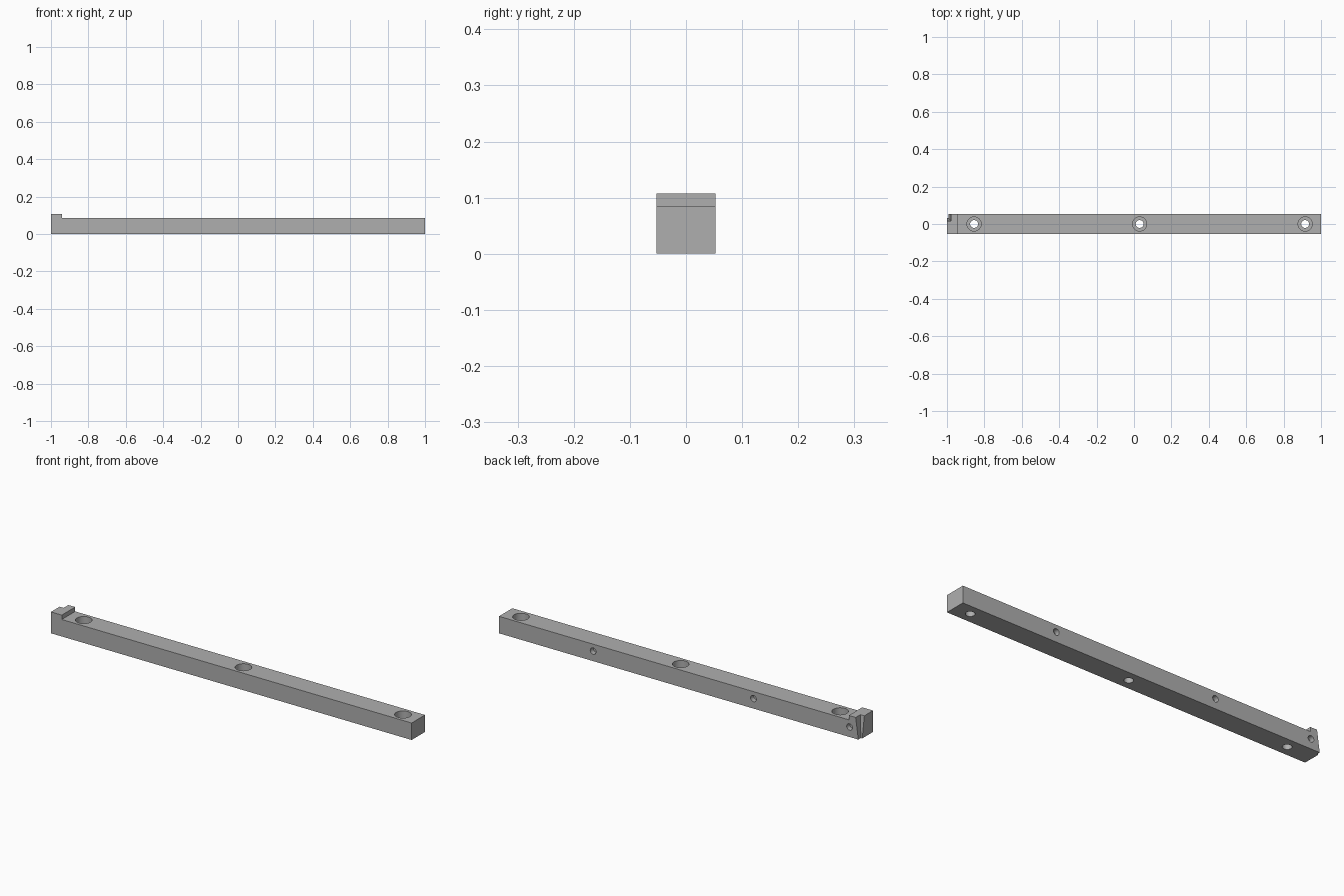
import bpy
import bmesh
from math import pi

cube = bpy.data.objects.get("Cube")
if cube:
    bpy.data.objects.remove(cube, do_unlink=True)

LENGTH, HALF_W, HEIGHT, LIP_TOP, LIP_X = 2.0, 0.053, 0.085, 0.107, -0.94

steel = bpy.data.materials.new("plain grey")
steel.use_nodes = True
grey = (0.43, 0.43, 0.43, 1)
steel.diffuse_color = grey
steel.node_tree.nodes["Principled BSDF"].inputs["Base Color"].default_value = grey


def make_object(name, bm):
    bmesh.ops.recalc_face_normals(bm, faces=bm.faces)
    mesh = bpy.data.meshes.new(name)
    bm.to_mesh(mesh)
    bm.free()
    mesh.materials.append(steel)
    obj = bpy.data.objects.new(name, mesh)
    bpy.context.collection.objects.link(obj)
    return obj


def loft(name, bottom, top):
    """Solid between two matching loops of points."""
    bm = bmesh.new()
    a = [bm.verts.new(p) for p in bottom]
    b = [bm.verts.new(p) for p in top]
    bm.faces.new(a)
    bm.faces.new(b)
    for i in range(len(a)):
        j = (i + 1) % len(a)
        bm.faces.new((a[i], a[j], b[j], b[i]))
    return make_object(name, bm)


def cylinder(name, location, radius, depth, tilt=0):
    bm = bmesh.new()
    bmesh.ops.create_cone(bm, cap_ends=True, segments=32, radius1=radius,
                          radius2=radius, depth=depth)
    obj = make_object(name, bm)
    obj.location = location
    obj.rotation_euler.x = tilt
    return obj


# Bar with raised end lip, extruded from its side profile
profile = [(-1, 0), (1, 0), (1, HEIGHT), (LIP_X, HEIGHT), (LIP_X, LIP_TOP), (-1, LIP_TOP)]
bar = loft("mounting_bar", [(x, -HALF_W, z) for x, z in profile],
           [(x, HALF_W, z) for x, z in profile])

cutters = []

# Counterbored screw holes through the top
for x in (-0.855, 0.03, 0.915):
    cutters.append(cylinder("screw_hole_cutter", (x, 0, 0.05), 0.021, 0.3))
    cutters.append(cylinder("counterbore_cutter", (x, 0, 0.14), 0.038, 0.2))

# Blind holes in the back
for x in (-0.944, -0.411, 0.478):
    cutters.append(cylinder("back_hole_cutter", (x, HALF_W, 0.05), 0.016, 0.05, pi / 2))


# Tapered relief at the back corner of the lip
def corner(x, y, z):
    return [(-1.1, y, z), (x, y, z), (x, 0.1, z), (-1.1, 0.1, z)]


cutters.append(loft("corner_relief_cutter", corner(-0.994, 0.034, -0.01),
                    corner(-0.976, 0.014, 0.12)))

for cutter in cutters:
    mod = bar.modifiers.new(cutter.name, "BOOLEAN")
    mod.operation = "DIFFERENCE"
    mod.solver = "EXACT"
    mod.object = cutter

# Apply the cuts and remove the helpers
bpy.context.view_layer.update()
graph = bpy.context.evaluated_depsgraph_get()
result = bpy.data.meshes.new_from_object(bar.evaluated_get(graph))
bar.modifiers.clear()
bar.data = result
for cutter in cutters:
    bpy.data.objects.remove(cutter, do_unlink=True)

bpy.ops.object.select_all(action="DESELECT")
bar.select_set(True)
bpy.context.view_layer.objects.active = bar
bpy.ops.object.shade_smooth_by_angle(angle=pi / 6)
